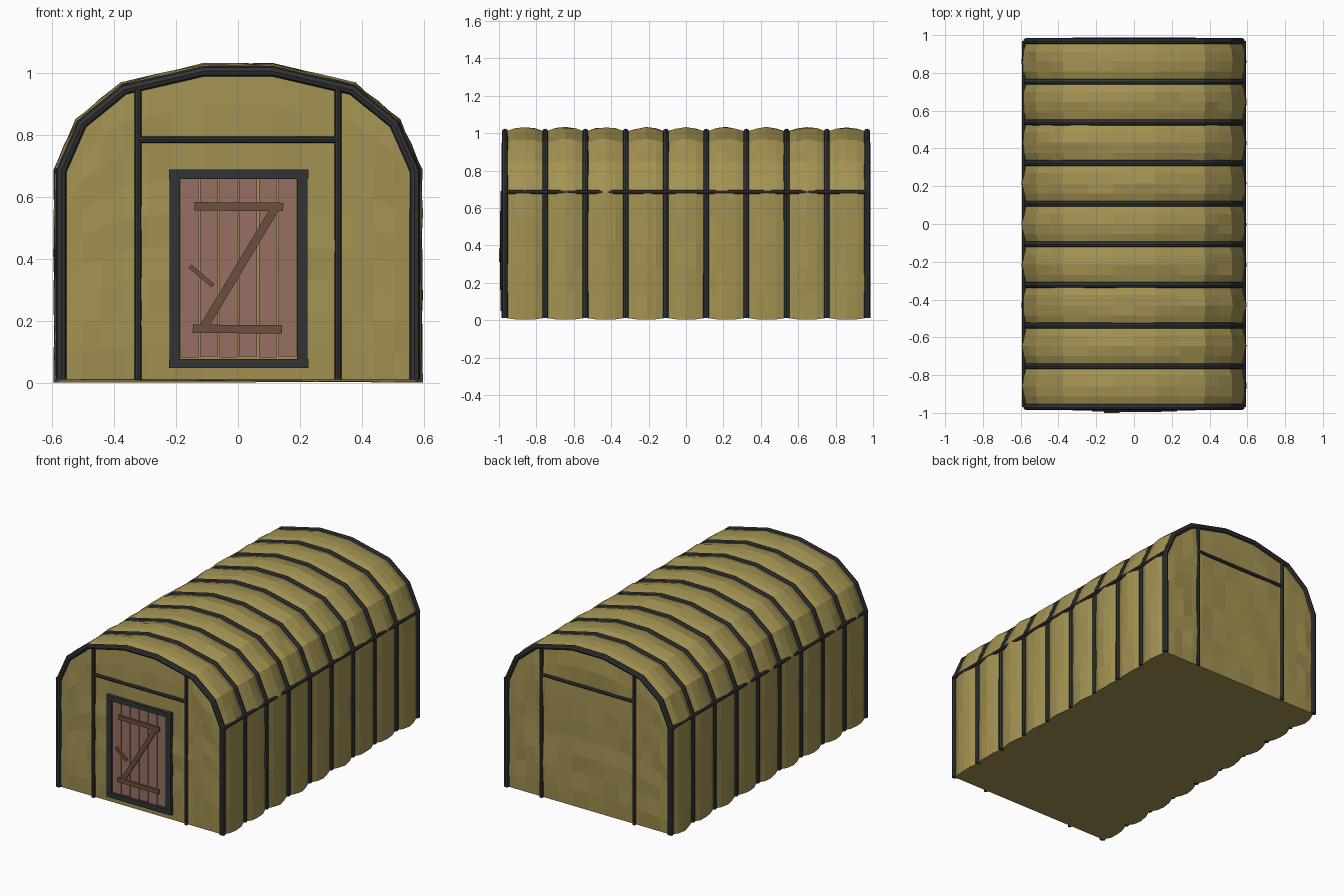
import bpy, bmesh, math, random
from mathutils import Vector

if "Cube" in bpy.data.objects:
    bpy.data.objects.remove(bpy.data.objects["Cube"])

random.seed(4)


def material(name, rgb):
    m = bpy.data.materials.new(name)
    m.diffuse_color = (*rgb, 1)
    m.use_nodes = True
    m.node_tree.nodes["Principled BSDF"].inputs["Base Color"].default_value = m.diffuse_color
    return m


CANVAS = material("canvas_olive", (0.37, 0.29, 0.085))
DARK = material("dark_tube", (0.032, 0.034, 0.036))
PLANK = material("door_planks", (0.31, 0.16, 0.125))
BRACE = material("door_brace", (0.15, 0.08, 0.05))

END = 0.968
BAYS = 9
BAY = 2 * END / BAYS
BASE = 0.012
HALF = [(0.57, BASE), (0.57, 0.685), (0.503, 0.837), (0.368, 0.947), (0.11, 1.007)]
ARCH = HALF + [(-x, z) for x, z in reversed(HALF)]


def make_object(name, bm, mat):
    bmesh.ops.recalc_face_normals(bm, faces=bm.faces)
    me = bpy.data.meshes.new(name)
    bm.to_mesh(me)
    bm.free()
    me.materials.append(mat)
    ob = bpy.data.objects.new(name, me)
    bpy.context.collection.objects.link(ob)
    return ob


def grid(bm, rows):
    for a, b in zip(rows, rows[1:]):
        for i in range(len(a) - 1):
            bm.faces.new((a[i], a[i + 1], b[i + 1], b[i]))


def tube(name, points, radius):
    cu = bpy.data.curves.new(name, 'CURVE')
    cu.dimensions = '3D'
    cu.bevel_depth = radius
    cu.bevel_resolution = 2
    cu.use_fill_caps = True
    sp = cu.splines.new('POLY')
    sp.points.add(len(points) - 1)
    for p, co in zip(sp.points, points):
        p.co = (*co, 1)
    sp.use_smooth = False
    cu.materials.append(DARK)
    ob = bpy.data.objects.new(name, cu)
    bpy.context.collection.objects.link(ob)


def bar(name, a, b, width, y0, y1, mat):
    """Flat board from a to b in the door plane."""
    a, b = Vector(a), Vector(b)
    d = (b - a).normalized()
    n = Vector((-d.y, d.x)) * width / 2
    bm = bmesh.new()
    loops = [[bm.verts.new((p.x, y, p.y)) for p in (a - n, b - n, b + n, a + n)]
             for y in (y0, y1)]
    for loop in loops:
        bm.faces.new(loop)
    for i in range(4):
        j = (i + 1) % 4
        bm.faces.new((loops[0][i], loops[0][j], loops[1][j], loops[1][i]))
    return make_object(name, bm, mat)


# Fabric cover, puffing outwards between the ribs
section = []
for i, (p, q) in enumerate(zip(ARCH, ARCH[1:])):
    steps = 5 if i in (0, len(ARCH) - 2) else 2
    section += [Vector(p).lerp(Vector(q), k / steps) for k in range(steps)]
section.append(Vector(ARCH[-1]))
normals = []
for i, p in enumerate(section):
    t = section[min(i + 1, len(section) - 1)] - section[max(i - 1, 0)]
    normals.append(Vector((t.y, -t.x)).normalized())
bm = bmesh.new()
rings = []
for k in range(BAYS * 4 + 1):
    puff = (0, 0.75, 1, 0.75)[k % 4]
    ring = []
    for i, (p, n) in enumerate(zip(section, normals)):
        q = p + n * puff * random.uniform(0.017, 0.027)
        z = q.y - (0.01 * puff if i in (0, len(section) - 1) else 0)
        ring.append(bm.verts.new((q.x, -END + k * BAY / 4, z)))
    rings.append(ring)
grid(bm, rings)
# Floor closes the underside
bm.faces.new([r[0] for r in rings] + [r[-1] for r in reversed(rings)])
make_object("fabric_cover", bm, CANVAS)


def arch_height(x):
    x = abs(x)
    pts = [(0, 1.007)] + HALF[:0:-1]
    for (x0, z0), (x1, z1) in zip(pts, pts[1:]):
        if x <= x1 + 1e-6:
            return z0 + (z1 - z0) * (x - x0) / (x1 - x0)


# Rumpled end walls
half_x = [0.11, 0.21, 0.29, 0.368, 0.44, 0.503, 0.57]
cols = [-x for x in reversed(half_x)] + [0] + half_x
for name, s in (("front_wall", -1), ("back_wall", 1)):
    bm = bmesh.new()
    rows = []
    for r in range(10):
        row = []
        for c, x in enumerate(cols):
            edge = r in (0, 9) or c in (0, len(cols) - 1)
            out = 0 if edge else random.uniform(0, 0.012)
            z = BASE + (arch_height(x) - BASE) * r / 9
            row.append(bm.verts.new((x, s * (END + out), z)))
        rows.append(row)
    grid(bm, rows)
    wall = make_object(name, bm, CANVAS)
    if (wall.data.polygons[0].normal.y > 0) != (s > 0):
        wall.data.flip_normals()

# Arched ribs
for k in range(BAYS + 1):
    y = -END + k * BAY
    tube(f"rib_{k}", [(x, y, z) for x, z in ARCH], 0.017)

# Side rails, end posts and lintel bars
for side, s in (("right", 1), ("left", -1)):
    tube(f"{side}_rail", [(s * 0.582, -END, 0.685), (s * 0.582, END, 0.685)], 0.011)
for end, s in (("front", -1), ("back", 1)):
    y = s * 0.976
    for side, t in (("right", 1), ("left", -1)):
        tube(f"{end}_{side}_post", [(t * 0.323, y, BASE), (t * 0.323, y, 0.95)], 0.011)
    tube(f"{end}_lintel", [(-0.323, y, 0.786), (0.323, y, 0.786)], 0.011)

# Door frame
F0, F1 = -0.992, -0.955
for name, x in (("left", -0.204), ("right", 0.208)):
    bar(f"door_frame_{name}", (x, 0.05), (x, 0.69), 0.034, F0, F1, DARK)
for name, z in (("bottom", 0.064), ("top", 0.675)):
    bar(f"door_frame_{name}", (-0.223, z), (0.227, z), 0.03, F0 - 0.001, F1, DARK)

# Door planks with narrow gaps
for k in range(6):
    x = -0.156 + k * 0.063
    bar(f"door_plank_{k}", (x, 0.083 + 0.003 * (k % 2)), (x, 0.66), 0.058,
        -0.985, -0.955, PLANK)

# Z brace and handle
bar("brace_top", (-0.141, 0.571), (0.146, 0.569), 0.027, -0.995, -0.98, BRACE)
bar("brace_bottom", (-0.146, 0.176), (0.142, 0.174), 0.027, -0.995, -0.98, BRACE)
bar("brace_diagonal", (-0.108, 0.185), (0.118, 0.562), 0.027, -0.994, -0.98, BRACE)
bar("door_handle", (-0.155, 0.378), (-0.081, 0.315), 0.014, -1.0, -0.98, BRACE)
